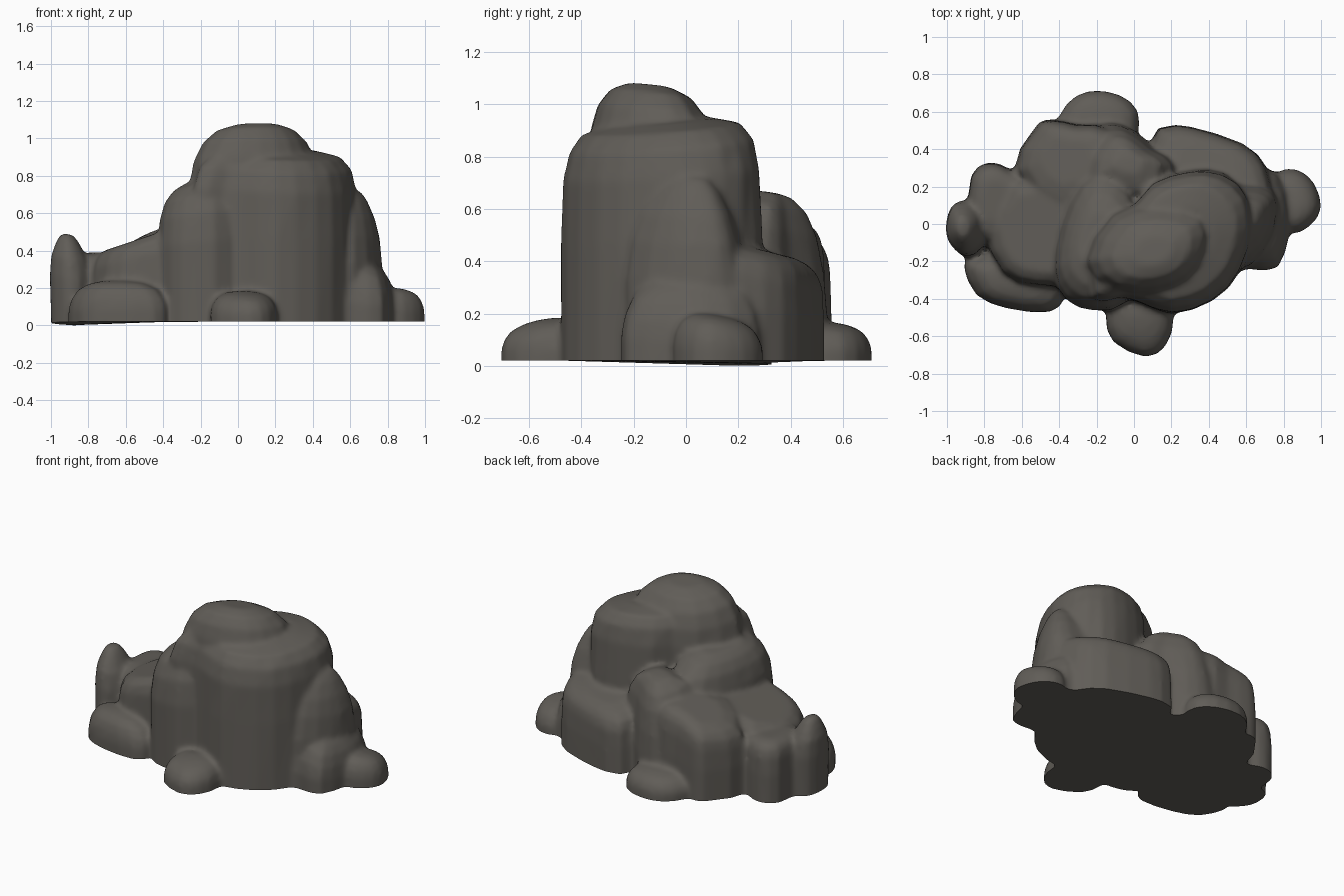
import bpy, bmesh, math, random
from mathutils import Vector

if "Cube" in bpy.data.objects:
    bpy.data.objects.remove(bpy.data.objects["Cube"])

random.seed(4)
stone = bpy.data.materials.new("dark stone")
stone.diffuse_color = (0.118, 0.109, 0.096, 1)
stone.use_nodes = True
stone.node_tree.nodes["Principled BSDF"].inputs["Base Color"].default_value = stone.diffuse_color
GROUND = 0.02
parts = []


def smooth_outline(pts, steps=2):
    """Closed Catmull-Rom curve through a few plan points."""
    out, n = [], len(pts)
    for i in range(n):
        a, b, c, d = (Vector(pts[(i + k) % n]) for k in (-1, 0, 1, 2))
        for s in range(steps):
            t = s / steps
            out.append(0.5 * (2 * b + (c - a) * t + (2 * a - 5 * b + 4 * c - d) * t * t
                              + (3 * b - a - 3 * c + d) * t ** 3))
    return out


def rock(name, plan, height, profile, lean=(0, 0), tilt=(0, 0), rough=0.012):
    """Boulder: plan outline lofted through (height, width) fractions, leaning
    sideways by 'lean', top sloped by 'tilt', with a buried skirt below ground."""
    ring = smooth_outline(plan)
    cen = sum(ring, Vector((0, 0))) / len(ring)
    bm = bmesh.new()
    rows = []

    def place(p, f):
        q = p + Vector(lean) * max(f, 0)
        slope = (p.x - cen.x) * tilt[0] + (p.y - cen.y) * tilt[1]
        z = GROUND + (height - GROUND + slope) * f if f >= 0 else -0.1
        return (q.x, q.y, z)

    for f, w in [(-1, 1)] + profile:
        rows.append([bm.verts.new(place(cen + (p - cen) * w * (1 + random.uniform(-rough, rough) * (f > 0)), f))
                     for p in ring])
    n = len(ring)
    for lo, hi in zip(rows, rows[1:]):
        for i in range(n):
            bm.faces.new((lo[i], lo[(i + 1) % n], hi[(i + 1) % n], hi[i]))
    apex = bm.verts.new(place(cen, 1.0))
    for i in range(n):
        bm.faces.new((rows[-1][i], rows[-1][(i + 1) % n], apex))
    bm.faces.new(rows[0][::-1])
    bmesh.ops.recalc_face_normals(bm, faces=bm.faces)
    me = bpy.data.meshes.new(name)
    bm.to_mesh(me)
    bm.free()
    ob = bpy.data.objects.new(name, me)
    bpy.context.collection.objects.link(ob)
    parts.append(ob)


BLOCK = [(0, 1), (.45, 1), (.75, .97), (.88, .9), (.96, .76), (1, .5)]
DOME = [(0, 1), (.3, 1), (.55, .94), (.78, .80), (.92, .58), (.99, .28)]

# Main tower, its summit and shoulders
rock("main_tower", [(-.24, -.4), (-.08, -.40), (.03, -.42), (.2, -.48), (.42, -.41), (.57, -.25),
                    (.64, -.02), (.61, .15), (.48, .27), (.3, .29), (.1, .22), (-.02, .08), (-.22, -.08)],
     .935, [(0, 1), (.5, 1), (.78, .98), (.9, .92), (.97, .78), (1, .5)], tilt=(-.06, .09))
rock("summit", [(-.26, -.2), (-.12, -.36), (.12, -.37), (.3, -.3), (.41, -.14), (.40, .05),
                (.14, .12), (-.12, .05)], 1.075,
     [(0, 1), (.7, 1), (.82, .95), (.91, .82), (.97, .62), (1, .32)], tilt=(.03, -.12))
rock("left_shoulder", [(-.43, -.25), (-.36, -.4), (-.22, -.46), (-.04, -.42), (.06, -.1), (0, .2),
                       (-.15, .3), (-.28, .25), (-.39, 0)], .76,
     [(0, 1), (.55, 1), (.75, .95), (.88, .83), (.96, .64), (1, .4)], tilt=(.15, -.1))

# Masses behind and right of the tower
rock("right_buttress", [(.4, -.2), (.62, -.22), (.74, -.06), (.77, .08), (.74, .18), (.6, .22), (.4, .2)],
     .72, [(0, 1), (.45, 1), (.65, .92), (.8, .76), (.93, .52), (1, .3)], tilt=(-.1, 0))
rock("back_right_mass", [(.06, .1), (.1, .46), (.17, .52), (.3, .52), (.58, .43), (.71, .3), (.73, .1),
                         (.5, 0)], .44, BLOCK, tilt=(0, -.25))
rock("back_mid_mass", [(-.32, .2), (-.23, .48), (-.12, .54), (0, .5), (.12, .4), (.26, .3), (.1, .05)],
     .66, DOME, tilt=(0, -.22))
rock("back_left_mass", [(-.64, .28), (-.54, .5), (-.46, .56), (-.3, .53), (-.12, .5), (-.1, .2),
                        (-.4, .05)], .52, BLOCK, tilt=(.3, -.1))
rock("right_foot", [(.5, -.2), (.62, -.24), (.77, -.23), (.83, -.05), (.84, .1), (.76, .28), (.5, .25)],
     .35, DOME, tilt=(-.4, .05))

# Low ledges on the left
rock("left_ledge", [(-.80, -.02), (-.7, -.26), (-.52, -.33), (-.3, -.3), (-.2, 0), (-.35, .24),
                    (-.66, .24)], .47, [(0, 1), (.5, 1), (.8, .97), (.93, .89), (1, .72)], tilt=(.33, 0))
rock("left_back_boulder", [(-.88, .02), (-.87, .26), (-.77, .33), (-.66, .29), (-.52, .2), (-.58, -.05),
                           (-.8, -.1)], .39, BLOCK)
rock("left_front_boulder", [(-.91, -.23), (-.84, -.38), (-.68, -.45), (-.45, -.47), (-.37, -.38),
                            (-.42, -.2), (-.7, -.14), (-.86, -.18)], .24, DOME)
rock("left_spire", [(-1, -.03), (-.97, -.12), (-.89, -.18), (-.80, -.12), (-.78, .04), (-.88, .12),
                    (-.97, .09)], .49, [(0, 1), (.5, 1), (.72, .9), (.86, .65), (.95, .45), (1, .25)],
     lean=(-.015, .01), tilt=(-.2, 0))

# Small loose stones round the foot
rock("front_stone", [(-.15, -.5), (-.11, -.63), (.06, -.71), (.17, -.65), (.21, -.5), (.12, -.38),
                     (-.1, -.38)], .18, DOME, tilt=(0, .15))
rock("right_stone", [(.72, .1), (.76, .27), (.87, .29), (.96, .22), (1, .09), (.94, -.01), (.82, -.05)],
     .19, DOME, tilt=(-.1, -.2))
rock("back_stone", [(-.4, .5), (-.36, .64), (-.24, .71), (-.08, .69), (.02, .6), (0, .45), (-.2, .36)],
     .165, DOME, tilt=(0, -.1))

# Fuse everything into one weathered formation
for ob in parts:
    ob.select_set(True)
formation = parts[0]
bpy.context.view_layer.objects.active = formation
bpy.ops.object.join()
formation.name = "rock_formation"
mod = formation.modifiers.new("fuse", 'REMESH')
mod.mode, mod.voxel_size = 'VOXEL', 0.016
mod = formation.modifiers.new("weather", 'SMOOTH')
mod.factor, mod.iterations = 0.5, 7
bpy.ops.object.modifier_apply(modifier="fuse")
bpy.ops.object.modifier_apply(modifier="weather")

# Cut the flat underside, sagging slightly under the back left
bm = bmesh.new()
bm.from_mesh(formation.data)
cut = bmesh.ops.bisect_plane(bm, geom=bm.verts[:] + bm.edges[:] + bm.faces[:], plane_co=(0, 0, GROUND),
                             plane_no=(0, 0, -1), clear_outer=True)
rim = [e for e in cut["geom_cut"] if isinstance(e, bmesh.types.BMEdge)]
bmesh.ops.holes_fill(bm, edges=rim)
for v in bm.verts:
    if v.co.z < 0.1:
        d2 = (v.co.x + .84) ** 2 + (v.co.y - .2) ** 2
        v.co.z -= 0.02 * math.exp(-d2 / .06) * (0.1 - v.co.z) / 0.08
bm.to_mesh(formation.data)
bm.free()
formation.data.materials.clear()
formation.data.materials.append(stone)
bpy.ops.object.shade_smooth_by_angle(angle=math.radians(50))
